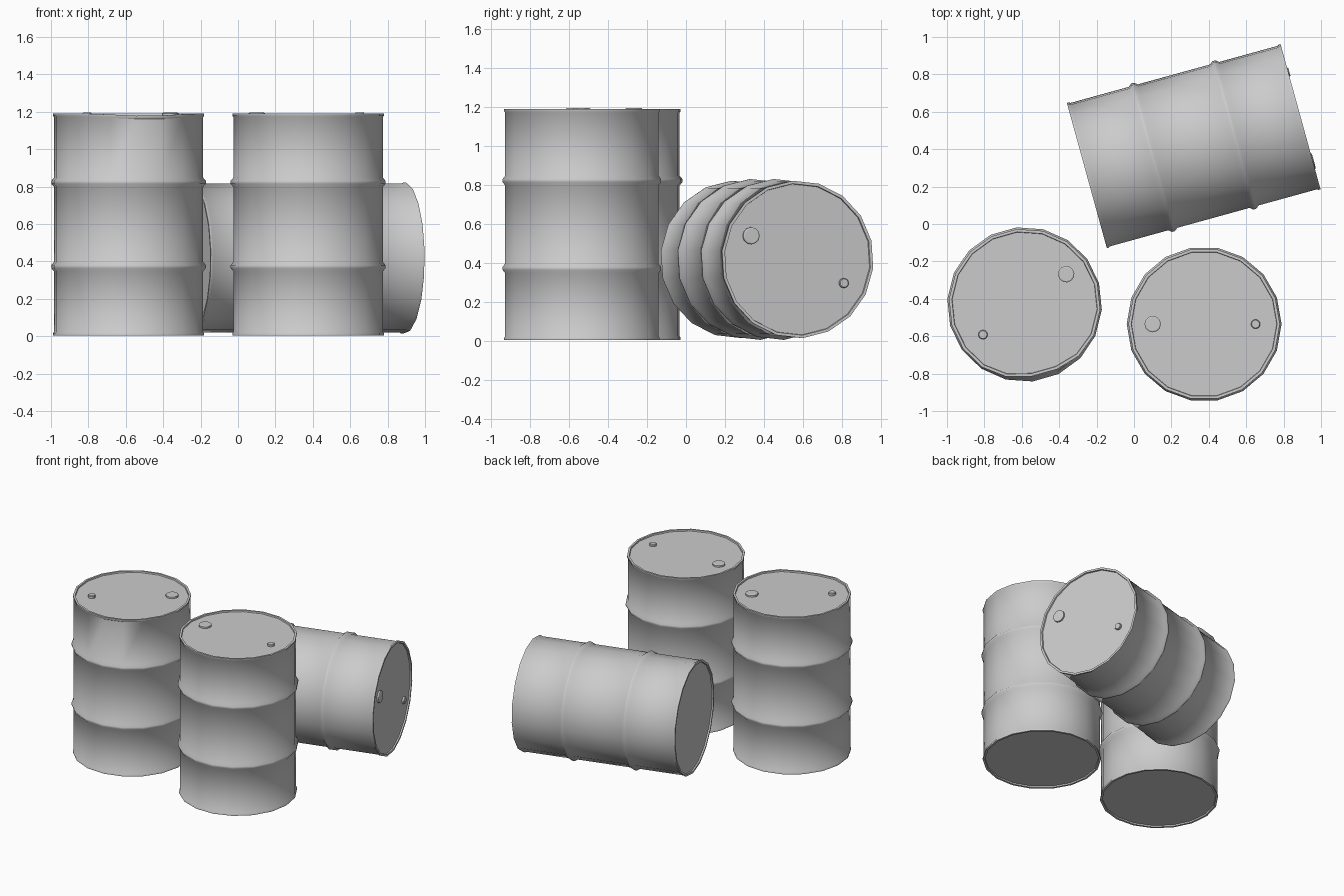
import bpy, bmesh
from math import sin, cos, pi, radians
from mathutils import Matrix, Vector

if "Cube" in bpy.data.objects:
    bpy.data.objects.remove(bpy.data.objects["Cube"])

SIDES = 18
HEIGHT = 1.185
BODY, RIM, RIB = 0.400, 0.405, 0.416


def lathe(bm, profile, sides, cx=0.0):
    """Spin (radius, z) points around a vertical axis and cap both ends."""
    rings = [[bm.verts.new((cx + r * cos(2 * pi * i / sides), r * sin(2 * pi * i / sides), z))
              for i in range(sides)] for r, z in profile]
    for low, high in zip(rings, rings[1:]):
        for i in range(sides):
            j = (i + 1) % sides
            bm.faces.new((low[i], low[j], high[j], high[i]))
    bm.faces.new(rings[0][::-1])
    bm.faces.new(rings[-1])


def finish(name, bm, matrix, angle):
    mesh = bpy.data.meshes.new(name)
    bmesh.ops.recalc_face_normals(bm, faces=bm.faces[:])
    bm.to_mesh(mesh)
    bm.free()
    obj = bpy.data.objects.new(name, mesh)
    bpy.context.collection.objects.link(obj)
    obj.matrix_world = matrix
    bpy.ops.object.select_all(action='DESELECT')
    obj.select_set(True)
    bpy.context.view_layer.objects.active = obj
    bpy.ops.object.shade_smooth_by_angle(angle=radians(angle))
    return obj


def barrel(name, matrix, dent=None):
    # drum shell: recessed lids, rolled rims and two pressed ribs
    half = [(0.388, 0.010), (0.390, 0.0), (RIM, 0.0), (RIM, 0.012), (BODY, 0.018)]
    ribs = []
    for z in (0.367, 0.818):
        ribs += [(BODY, z - 0.025), (RIB - 0.002, z - 0.008),
                 (RIB - 0.002, z + 0.008), (BODY, z + 0.025)]
    profile = half + ribs + [(r, HEIGHT - z) for r, z in reversed(half)]
    bm = bmesh.new()
    lathe(bm, profile, SIDES)
    # shallow dent in the top rim
    if dent is not None:
        d = Vector((cos(dent), sin(dent), 0))
        for v in bm.verts:
            flat = Vector((v.co.x, v.co.y, 0))
            if v.co.z > 1.1 and flat.length > 0.1:
                w = max(0.0, (flat.normalized().dot(d) - 0.8) / 0.2)
                v.co += Vector((-d.x * 0.02, -d.y * 0.02, -0.012)) * w
    finish(name + "_drum", bm, matrix, 40)

    # large and small bung caps
    for cap, x, r in (("large", -0.275, 0.044), ("small", 0.275, 0.025)):
        bm = bmesh.new()
        top = HEIGHT + 0.006
        lathe(bm, [(r, HEIGHT - 0.02), (r, top - 0.004), (r * 0.85, top)], 12, x)
        finish(f"{name}_{cap}_bung", bm, matrix, 30)


# two standing barrels
barrel("left_barrel", Matrix.Translation((-0.585, -0.43, 0.005)) @ Matrix.Rotation(radians(216), 4, 'Z'),
       dent=radians(-75 - 216))
barrel("right_barrel", Matrix.Translation((0.375, -0.535, 0.005)))

# barrel lying on its side, lid facing right
turn = radians(15.4)
axis = Vector((cos(turn), sin(turn), 0))
side = Vector((-sin(turn), cos(turn), 0))
x_dir = (side * 0.897 - Vector((0, 0, 0.442))).normalized()
y_dir = axis.cross(x_dir)
lying = Matrix((x_dir, y_dir, axis)).transposed().to_4x4()
barrel("lying_barrel", Matrix.Translation((-0.252, 0.259, 0.418)) @ lying)
